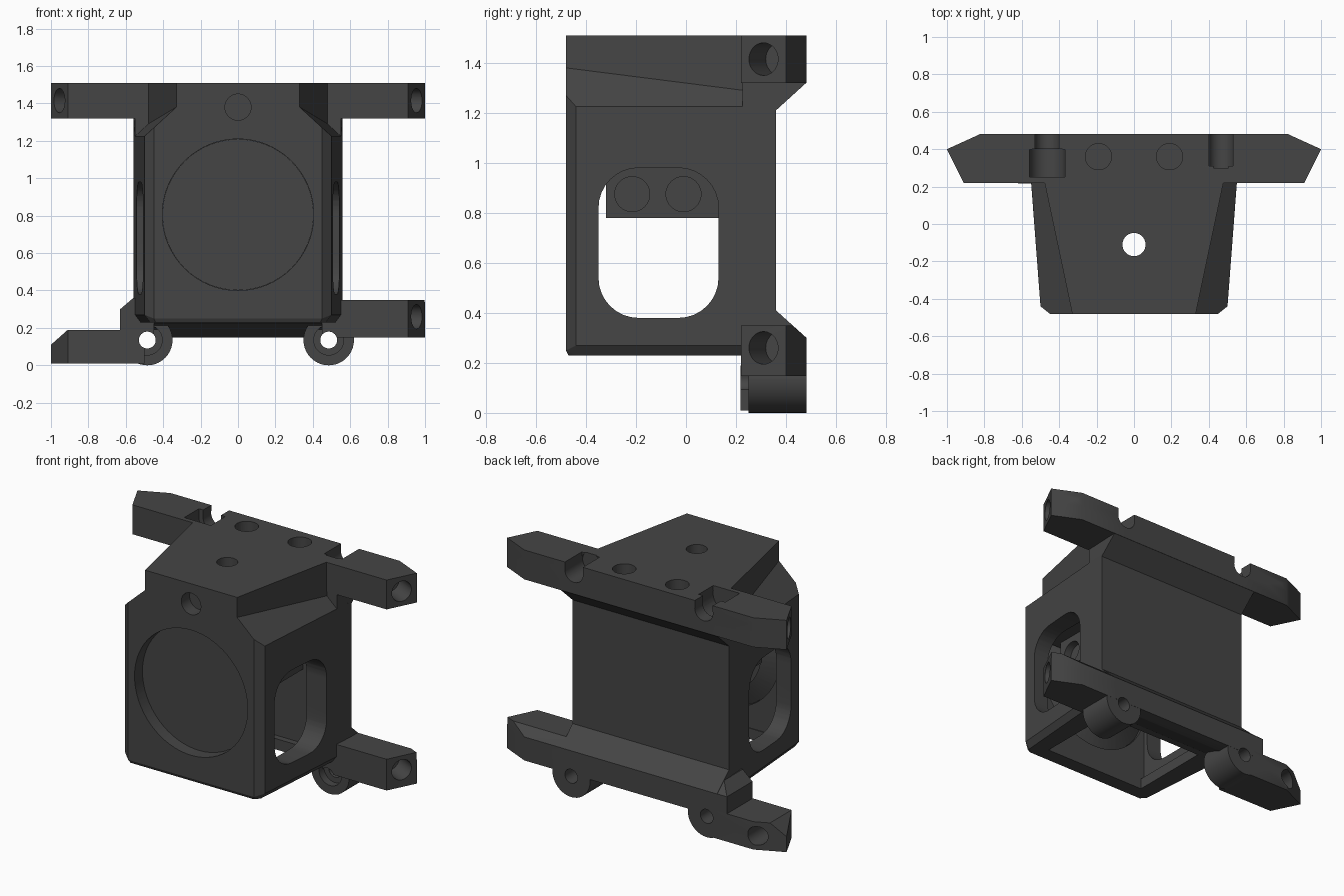
import bpy, bmesh, math
from mathutils import Matrix, Vector

if "Cube" in bpy.data.objects:
    bpy.data.objects.remove(bpy.data.objects["Cube"])

grey = bpy.data.materials.new("dark_grey_plastic")
grey.diffuse_color = (0.06, 0.06, 0.06, 1)
grey.use_nodes = True
grey.node_tree.nodes["Principled BSDF"].inputs["Base Color"].default_value = grey.diffuse_color


def finish(name, bm):
    bmesh.ops.recalc_face_normals(bm, faces=bm.faces[:])
    me = bpy.data.meshes.new(name)
    bm.to_mesh(me)
    bm.free()
    me.materials.append(grey)
    ob = bpy.data.objects.new(name, me)
    bpy.context.collection.objects.link(ob)
    return ob


def hull(name, pts, mirror=False):
    """Convex solid around points, optionally mirrored across x."""
    bm = bmesh.new()
    for x, y, z in pts:
        bm.verts.new((x, y, z))
        if mirror:
            bm.verts.new((-x, y, z))
    bmesh.ops.convex_hull(bm, input=bm.verts[:])
    bmesh.ops.delete(bm, geom=[v for v in bm.verts if not v.link_faces], context="VERTS")
    bmesh.ops.delete(bm, geom=[e for e in bm.edges if not e.link_faces], context="EDGES")
    return finish(name, bm)


def box(name, x0, x1, y0, y1, z0, z1):
    return hull(name, [(x, y, z) for x in (x0, x1) for y in (y0, y1) for z in (z0, z1)])


def rod(name, a, b, r, r2=None, seg=40):
    """Cylinder or cone between two points."""
    a, b = Vector(a), Vector(b)
    bm = bmesh.new()
    bmesh.ops.create_cone(bm, cap_ends=True, segments=seg, radius1=r,
                          radius2=r if r2 is None else r2, depth=(b - a).length)
    rot = (b - a).to_track_quat("Z", "Y").to_matrix().to_4x4()
    bm.transform(Matrix.Translation((a + b) / 2) @ rot)
    return finish(name, bm)


def cyl(name, axis, a, end, r, r2=None, seg=40):
    """Rod from point a to a coordinate along one axis."""
    b = list(a)
    b["xyz".index(axis)] = end
    return rod(name, a, b, r, r2, seg)


def bounds(me):
    cols = list(zip(*[v.co for v in me.vertices]))
    return [min(c) for c in cols], [max(c) for c in cols]


def measure(me):
    bm = bmesh.new()
    bm.from_mesh(me)
    result = bm.calc_volume(), all(e.is_manifold for e in bm.edges)
    bm.free()
    return result


def carve(part, tool):
    """Subtract tool from part; faces are split first so no face must hold a hole."""
    (lo, hi), (tlo, thi) = bounds(part.data), bounds(tool.data)
    if any(tlo[i] >= hi[i] or thi[i] <= lo[i] for i in range(3)):
        return
    mid = (Vector(tlo) + Vector(thi)) / 2
    bm = bmesh.new()
    bm.from_mesh(part.data)
    bmesh.ops.triangulate(bm, faces=bm.faces[:])
    for n in ((1, 0, 0), (0, 0, 1)):
        bmesh.ops.bisect_plane(bm, geom=bm.verts[:] + bm.edges[:] + bm.faces[:], dist=1e-5,
                               plane_co=mid + Vector((0.0013, 0, 0.0017)), plane_no=n)
    bmesh.ops.triangulate(bm, faces=bm.faces[:])
    bm.to_mesh(part.data)
    bm.free()
    before, best = measure(part.data)[0], None
    for solver in ("MANIFOLD", "EXACT", "FLOAT"):
        m = part.modifiers.new("bool", "BOOLEAN")
        m.operation, m.object, m.solver = "DIFFERENCE", tool, solver
        dg = bpy.context.evaluated_depsgraph_get()
        dg.update()
        me = bpy.data.meshes.new_from_object(part.evaluated_get(dg))
        part.modifiers.clear()
        vol, sound = measure(me)
        if before - vol > 1e-6:
            best = best or me
            if sound:
                best = me
                break
    if best:
        part.data = best


# Tapered main shell with chamfered front and lower edges
outline = [(0.45, -0.48, 0.25), (0.5, -0.44, 0.27), (0.55, 0.22, 0.27), (0.56, 0.36, 0.27)]
inset = [(0.44, -0.47), (0.47, -0.44), (0.52, 0.22), (0.53, 0.36)]
# Plan outline shared by the arms
tip = [(0.82, 0.482), (1, 0.4), (0.91, 0.22)]
parts = [
    hull("housing", [(x, y, z) for x, y, low in outline for z in (low, 1.225)]
         + [(x, y, 0.23) for x, y in inset], True),
    # Shoulders and narrow upper deck
    hull("shoulder", [(0.33, -0.48, 1.38), (0.45, -0.48, 1.27), (0.5, -0.44, 1.225), (0.45, -0.48, 1.215),
                      (0.48, 0.23, 1.29), (0.55, 0.23, 1.225), (0.5, 0.23, 1.215)], True),
    hull("upper_deck", [(x, y, z) for x, y in ((0.33, -0.48), (0.48, 0.23))
                        for z in (1.22, 1.51)], True),
    # Top mounting rail with its angled underside
    hull("top_rail", [(x, y, z) for x, y in tip for z in (1.32, 1.51)], True),
    hull("rail_flare", [(0.55, 0.225, 1.215), (0.56, 0.36, 1.21), (0.56, 0.481, 1.32),
                        (0.56, 0.481, 1.33), (0.55, 0.225, 1.33)], True),
    # Bottom rail with sloped top and underside
    hull("bottom_rail", [(0.55, 0.22, 0.225), (0.55, 0.22, 0.27), (0.56, 0.40, 0.15), (0.56, 0.482, 0.15),
                         (0.56, 0.482, 0.30), (0.56, 0.36, 0.41), (0.555, 0.31, 0.41)], True),
    # Lower right arm
    hull("right_arm", [(x, y, z) for x, y in [(0.45, 0.22), (0.45, 0.481)] + tip for z in (0.148, 0.30)]
         + [(x, y, 0.35) for x, y in ((0.45, 0.22), (0.45, 0.425), (0.94, 0.425), (0.998, 0.4), (0.91, 0.22))]),
    # Lower left arm and its raised root
    hull("left_arm", [(-x, y, z) for x, y in [(0.5, 0.217), (0.5, 0.481)] + tip for z in (0.01, 0.11)]
         + [(-x, y, 0.19) for x, y in ((0.5, 0.217), (0.5, 0.481), (0.82, 0.481), (0.91, 0.44), (0.91, 0.22))]),
    hull("left_root", [(x, y, z) for x in (-0.63, -0.45) for y in (0.22, 0.481) for z in (0.12, 0.30)]
         + [(x, y, 0.36) for x in (-0.56, -0.45) for y in (0.22, 0.41)]),
    cyl("left_pivot_boss", "y", (-0.485, 0.25, 0.135), 0.481, 0.135),
    cyl("right_pivot_boss", "y", (0.485, 0.25, 0.135), 0.481, 0.135),
]

# Inner chamber, bottom opening, round front bore and rounded side windows
cut = [
    box("chamber", -0.4, 0.4, -0.38, 0.21, 0.30, 0.985),
    box("bottom_opening", -0.37, 0.37, -0.375, 0.17, 0.1, 0.4),
    cyl("front_bore", "y", (0, -0.6, 0.805), -0.37, 0.405, seg=64),
    cyl("bore_taper", "y", (0, -0.4, 0.805), -0.315, 0.404, 0.21, seg=64),
    hull("side_windows", [(x, cy + 0.16 * math.cos(a), cz + 0.16 * math.sin(a)) for x in (-0.8, 0.8)
                          for cy, cz, a0 in ((-0.03, 0.82, 0), (-0.19, 0.82, 90), (-0.19, 0.54, 180), (-0.03, 0.54, 270))
                          for a in [math.radians(a0 + i * 11.25) for i in range(9)]]),
]
for tool in cut:
    for part in parts:
        carve(part, tool)

# Hanging block inside the chamber
parts.append(box("inner_block", -0.32, 0.32, -0.32, 0.23, 0.78, 1.03))

# Screw holes
holes = [cyl("top_hole", "z", (0, -0.11, 0.5), 1.7, 0.062)]
for x, z in ((-0.365, 1.17), (0.355, 1.17), (-0.365, 0.455), (0.355, 0.455), (0, 1.38)):
    holes.append(cyl("front_hole", "y", (x, -0.6, z), -0.395, 0.07))
for y in (-0.215, -0.01):
    holes.append(cyl("block_hole", "x", (-0.39, y, 0.875), 0.39, 0.048))
    for s in (-1, 1):
        holes.append(cyl("block_counterbore", "x", (s * 0.395, y, 0.875), s * 0.27, 0.07))
for s in (-1, 1):
    holes += [
        cyl("rail_hole", "z", (s * 0.19, 0.36, 1.6), 1.36, 0.07),
        rod("top_arm_hole", (s * 1.045, 0.265, 1.415), (s * 0.82, 0.377, 1.415), 0.065),
        cyl("pivot_hole", "y", (s * 0.485, 0.1, 0.135), 0.6, 0.045),
        cyl("pivot_counterbore", "y", (s * 0.485, 0.1, 0.135), 0.30, 0.08),
        # Open slots in the top rail
        cyl("slot_round", "y", (s * 0.465, 0.3, 1.46), 0.6, 0.065),
        box("slot_open", s * 0.465 - 0.064, s * 0.465 + 0.064, 0.31, 0.59, 1.46, 1.7),
        cyl("slot_wide_round", "y", (s * 0.465, 0.25, 1.46), 0.4, 0.096),
        box("slot_wide_open", s * 0.465 - 0.095, s * 0.465 + 0.095, 0.251, 0.399, 1.46, 1.7),
    ]
holes += [
    rod("lower_right_hole", (1.045, 0.265, 0.26), (0.82, 0.377, 0.26), 0.065),
    cyl("lower_left_hole", "y", (-0.84, 0.6, 0.1), 0.3, 0.06),
    cyl("arm_pin_hole", "y", (-0.85, 0.6, 1.415), 0.36, 0.03, seg=20),
]
for tool in holes:
    for part in parts:
        carve(part, tool)
for tool in cut + holes:
    bpy.data.objects.remove(tool, do_unlink=True)

# Smooth round walls, keep edges crisp
for part in parts:
    part.select_set(True)
bpy.context.view_layer.objects.active = parts[0]
bpy.ops.object.shade_smooth_by_angle(angle=math.radians(25))
